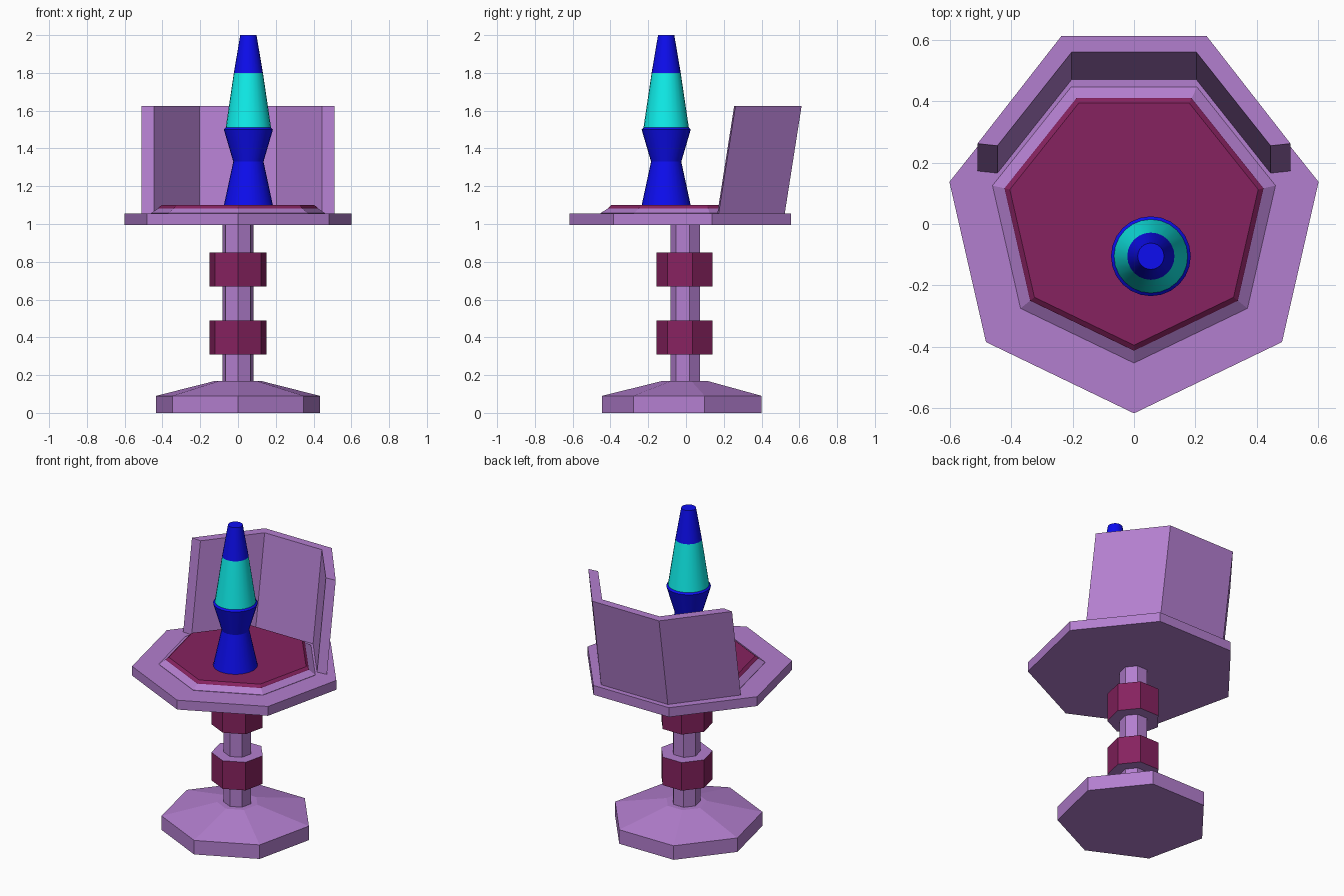
import bpy, bmesh
from math import sin, cos, pi

if "Cube" in bpy.data.objects:
    bpy.data.objects.remove(bpy.data.objects["Cube"])


def material(name, color):
    m = bpy.data.materials.new(name)
    m.diffuse_color = (*color, 1)
    m.use_nodes = True
    m.node_tree.nodes["Principled BSDF"].inputs["Base Color"].default_value = m.diffuse_color
    return m


LILAC = material("lilac", (0.45, 0.21, 0.62))
CRIMSON = material("crimson", (0.24, 0.016, 0.115))
BLUE = material("blue", (0.004, 0.004, 0.87))
CYAN = material("cyan", (0.005, 0.86, 0.83))


def make_object(name, bm, mats):
    bmesh.ops.recalc_face_normals(bm, faces=bm.faces[:])
    mesh = bpy.data.meshes.new(name)
    bm.to_mesh(mesh)
    bm.free()
    for m in mats:
        mesh.materials.append(m)
    ob = bpy.data.objects.new(name, mesh)
    bpy.context.collection.objects.link(ob)
    return ob


def lathe(name, profile, mats, bands=None, caps=(0, 0), sides=7, center=(0, 0)):
    """Stack rings of (radius, z); bands and caps give material slots."""
    bm = bmesh.new()
    rings = []
    for r, z in profile:
        angles = [-pi / 2 + 2 * pi * k / sides for k in range(sides)]
        rings.append([bm.verts.new((center[0] + r * cos(a),
                                    center[1] + r * sin(a), z)) for a in angles])
    for i, (lo, hi) in enumerate(zip(rings, rings[1:])):
        for k in range(sides):
            j = (k + 1) % sides
            f = bm.faces.new((lo[k], lo[j], hi[j], hi[k]))
            f.material_index = bands[i] if bands else 0
    bm.faces.new(rings[0][::-1]).material_index = caps[0]
    bm.faces.new(rings[-1]).material_index = caps[1]
    return make_object(name, bm, mats)


# Pedestal: sloped base, post, two collars
lathe("base", [(0.445, 0), (0.445, 0.09), (0.122, 0.17)], [LILAC])
lathe("post", [(0.083, 0.165), (0.083, 1.005)], [LILAC])
for label, z in (("lower", 0.31), ("upper", 0.67)):
    lathe(label + "_collar", [(0.155, z), (0.155, z + 0.18)], [CRIMSON, LILAC], caps=(1, 1))

# Seat plate and raised cushion
lathe("seat", [(0.617, 0.995), (0.617, 1.055)], [LILAC])
lathe("cushion", [(0.473, 1.05), (0.473, 1.057), (0.433, 1.083), (0.431, 1.087), (0.415, 1.10)],
      [LILAC, CRIMSON], bands=[0, 0, 1, 1], caps=(0, 1), center=(0, 0.02))

# Three-panel backrest, sheared backwards
half = [(0.51, 0.172), (0.237, 0.522), (0.203, 0.47), (0.445, 0.165)]
outer, inner = half[:2], half[2:]
plan = (outer + [(-x, y) for x, y in outer[::-1]]
        + [(-x, y) for x, y in inner[::-1]] + inner)
bm = bmesh.new()
low = [bm.verts.new((x, y, 1.05)) for x, y in plan]
high = [bm.verts.new((x, y + 0.09, 1.625)) for x, y in plan]
n = len(plan)
for k in range(n):
    j = (k + 1) % n
    bm.faces.new((low[k], low[j], high[j], high[k]))
# caps are split into one quad per panel: right, middle, left
for ring in (low, high):
    for a, b, c, d in ((0, 1, 6, 7), (1, 2, 5, 6), (2, 3, 4, 5)):
        bm.faces.new((ring[a], ring[b], ring[c], ring[d]))
make_object("backrest", bm, [LILAC])

# Lamp standing on the cushion
lamp = lathe("lamp", [(0.13, 1.098), (0.08, 1.33), (0.13, 1.50), (0.12, 1.51),
                      (0.077, 1.80), (0.043, 2.0)],
             [BLUE, CYAN], bands=[0, 0, 0, 1, 0], sides=24, center=(0.055, -0.105))
bpy.context.view_layer.objects.active = lamp
lamp.select_set(True)
bpy.ops.object.shade_smooth_by_angle(angle=0.35)
